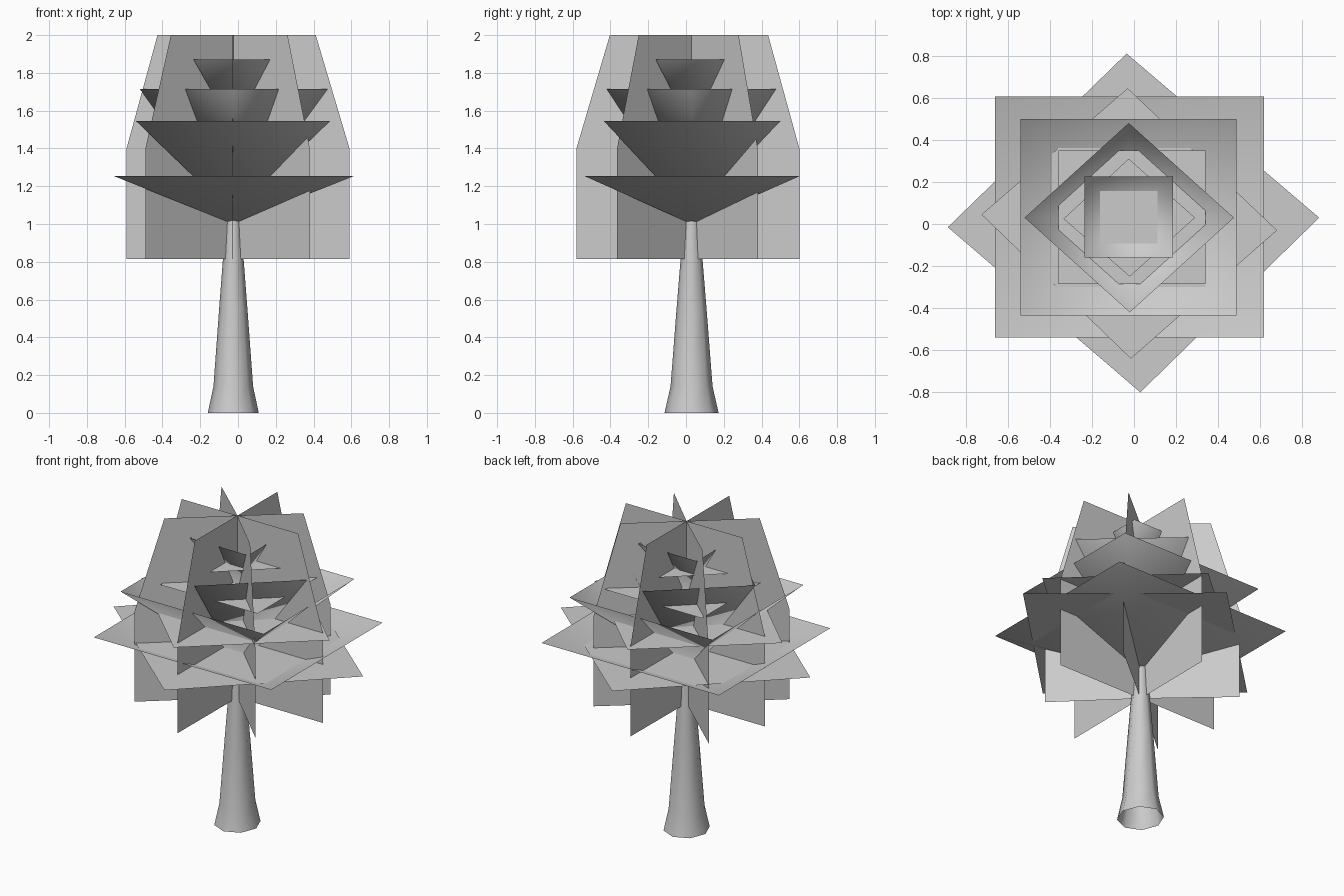
import bpy, bmesh, math

if "Cube" in bpy.data.objects:
    bpy.data.objects.remove(bpy.data.objects["Cube"])

CX, CY = -0.025, 0.03      # axis of the tree


def make(name, verts, faces, smooth=False):
    me = bpy.data.meshes.new(name)
    me.from_pydata(verts, [], faces)
    if smooth:
        bm = bmesh.new()
        bm.from_mesh(me)
        bmesh.ops.recalc_face_normals(bm, faces=bm.faces)
        bm.to_mesh(me)
        bm.free()
        for p in me.polygons:
            p.use_smooth = True
    ob = bpy.data.objects.new(name, me)
    bpy.context.collection.objects.link(ob)
    return ob


# Trunk: flared, tapering eight-sided tube
N = 8
rings = [(0.0, 0.135), (0.14, 0.105), (0.55, 0.075), (0.81, 0.055), (1.0, 0.042), (1.1, 0.035)]
verts = [(CX + r * math.cos(2 * math.pi * i / N), CY * 0.98 + r * 1.06 * math.sin(2 * math.pi * i / N), z)
         for z, r in rings for i in range(N)]
faces = [(k * N + i, k * N + (i + 1) % N, (k + 1) * N + (i + 1) % N, (k + 1) * N + i)
         for k in range(len(rings) - 1) for i in range(N)]
make("trunk", verts, faces, True)


# Upright leaf cards: straight below the shoulder, narrowing to a flat top
def upright(name, a, b):
    def at(p, s, z):
        return (CX + (p[0] - CX) * s, CY + (p[1] - CY) * s, z)
    c = [(CX, CY, z) for z in (0.815, 1.4, 2.0)]
    v = c[:]
    for p in (a, b):
        v += [at(p, 1, 0.815), at(p, 1, 1.4), at(p, 0.71, 2.0)]
    make(name, v, [(0, 3, 4, 1), (1, 4, 5, 2), (6, 0, 1, 7), (7, 1, 2, 8)])


upright("leaf_card_side", (-0.59, 0.03), (0.59, 0.03))
upright("leaf_card_front", (-0.03, -0.58), (-0.02, 0.60))
upright("leaf_card_diagonal_a", (-0.46, 0.42), (0.38, -0.365))
upright("leaf_card_diagonal_b", (-0.49, -0.365), (0.40, 0.38))


# Spreading leaf layers: four corners around a centre point
def layer(name, corners, rim, apex):
    v = [(x, y, rim) for x, y in corners] + [(CX, CY, apex)]
    make(name, v, [(i, (i + 1) % 4, 4) for i in range(4)], True)


def square(x0, x1, y0, y1):
    return [(x0, y0), (x1, y0), (x1, y1), (x0, y1)]


# Bowl-shaped layers
layer("leaf_bowl_bottom", square(-0.66, 0.617, -0.54, 0.605), 1.255, 1.0)
layer("leaf_bowl_lower", square(-0.54, 0.488, -0.435, 0.50), 1.545, 1.05)
layer("leaf_bowl_upper", [(-0.02, -0.42), (0.475, 0.03), (-0.025, 0.48), (-0.52, 0.03)], 1.715, 1.03)
layer("leaf_bowl_top", square(-0.235, 0.185, -0.16, 0.225), 1.87, 1.5)

# Flat layers
layer("leaf_flat_bottom", [(0.03, -0.80), (0.88, 0.03), (-0.035, 0.81), (-0.885, -0.015)], 1.195, 1.195)
layer("leaf_flat_lower", [(-0.015, -0.64), (0.68, -0.03), (-0.03, 0.645), (-0.725, 0.045)], 1.40, 1.40)
layer("leaf_flat_upper", square(-0.36, 0.34, -0.285, 0.35), 1.58, 1.58)
layer("leaf_flat_top", [(-0.02, -0.25), (0.29, 0.03), (-0.025, 0.31), (-0.335, 0.025)], 1.74, 1.74)
